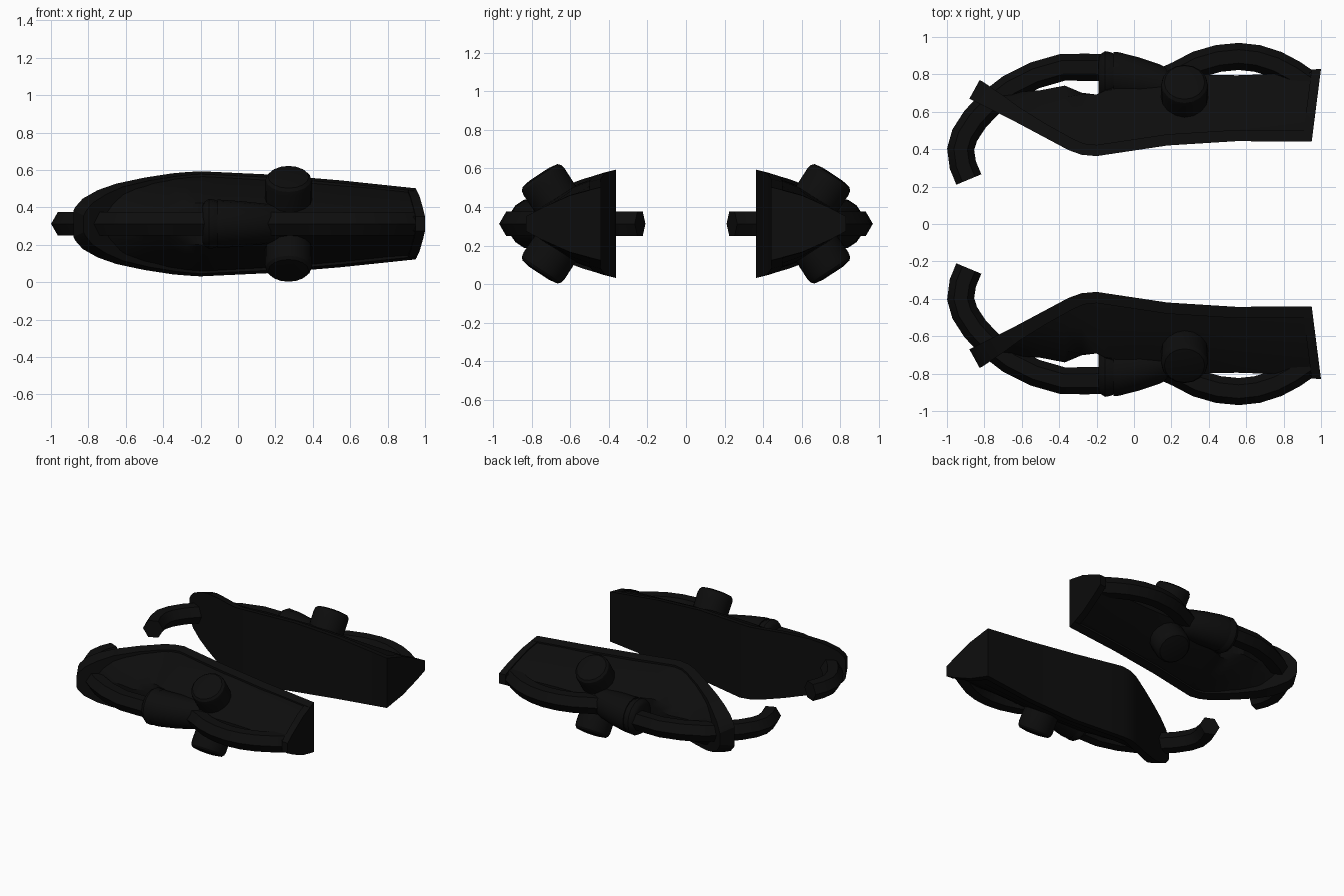
import bpy, bmesh, math
from mathutils import Vector

old = bpy.data.objects.get("Cube")
if old:
    bpy.data.objects.remove(old, do_unlink=True)

ZC = 0.3125  # height of the pods' centre line

black = bpy.data.materials.new("matte_black")
black.use_nodes = True
COL = (0.004, 0.004, 0.004, 1)
black.diffuse_color = COL
black.node_tree.nodes["Principled BSDF"].inputs["Base Color"].default_value = COL

parts = []


def loft(name, rings, mirror_z=False, angle=30):
    """Skin closed rings, cap both ends, mirror to the second pod."""
    bm = bmesh.new()
    vs = [[bm.verts.new(p) for p in r] for r in rings]
    n = len(vs[0])
    for a, b in zip(vs, vs[1:]):
        for i in range(n):
            j = (i + 1) % n
            bm.faces.new((a[i], a[j], b[j], b[i]))
    bm.faces.new(vs[0])
    bm.faces.new(vs[-1])
    bmesh.ops.recalc_face_normals(bm, faces=bm.faces)
    me = bpy.data.meshes.new(name)
    bm.to_mesh(me)
    bm.free()
    me.materials.append(black)
    ob = bpy.data.objects.new(name, me)
    bpy.context.collection.objects.link(ob)
    ob.location.z = ZC
    m = ob.modifiers.new("Mirror", "MIRROR")
    m.use_axis = (False, True, mirror_z)
    m.use_clip = False
    m.use_mirror_merge = False
    bpy.ops.object.select_all(action="DESELECT")
    ob.select_set(True)
    bpy.context.view_layer.objects.active = ob
    bpy.ops.object.shade_smooth_by_angle(angle=math.radians(angle))
    parts.append(ob)
    return ob


def circle(centre, u, v, r, n):
    c = Vector(centre)
    return [c + r * (math.cos(a) * u + math.sin(a) * v)
            for a in (2 * math.pi * i / n for i in range(n))]


def dome(x, yi, h, yo, skew=0, clamp=9):
    """Hull section: wide on the inner side, narrowing outward."""
    half = []
    for f, g in ((0, 1), (0.42, 0.77), (0.8, 0.42), (1, 0.2)):
        y = yi + f * (yo - yi)
        half.append((x + skew * (y - yi), min(y, clamp + 0.002 * f), h * g))
    return half + [(px, py, -pz) for px, py, pz in reversed(half)]


Z = Vector((0, 0, 1))

# Inner slab with its raised rim: x, inner y, half height, thickness, skew
rim = [(-0.88, 0.67, 0.07, 0.10, 0.55), (-0.87, 0.665, 0.09, 0.10, 0.55),
       (-0.83, 0.645, 0.135, 0.095, 0.55), (-0.75, 0.605, 0.18, 0.085, 0.55),
       (-0.65, 0.555, 0.215, 0.07, 0.5), (-0.5, 0.475, 0.247, 0.06, 0.5),
       (-0.35, 0.395, 0.27, 0.06, 0.4), (-0.28, 0.37, 0.276, 0.06, 0.2),
       (-0.2, 0.363, 0.281, 0.06, 0), (0.18, 0.42, 0.263, 0.06, 0),
       (0.55, 0.443, 0.232, 0.06, 0), (0.95, 0.44, 0.19, 0.06, 0.128)]
loft("hull_rim", [[(x + s * t * sx, y + t * sx, (h - 0.25 * t * sx) * sz)
                   for sx, sz in ((0, 1), (1, 1), (1, -1), (0, -1))]
                  for x, y, h, t, s in rim], angle=20)

# Outer hull body, with a hollow where the rear pipe meets the engine
body = [(-0.81, 0.65, 0.125, 0.69), (-0.73, 0.615, 0.17, 0.695),
        (-0.63, 0.565, 0.205, 0.705), (-0.5, 0.495, 0.233, 0.715),
        (-0.37, 0.425, 0.255, 0.74), (-0.28, 0.39, 0.262, 0.77, 0, 0.70),
        (-0.2, 0.38, 0.267, 0.79, 0, 0.69), (-0.16, 0.385, 0.267, 0.80, 0, 0.71),
        (-0.12, 0.39, 0.265, 0.80), (0.18, 0.43, 0.25, 0.81),
        (0.3, 0.445, 0.24, 0.80), (0.55, 0.455, 0.22, 0.795),
        (0.93, 0.45, 0.18, 0.81, 0.128)]
loft("hull_body", [dome(*b) for b in body])

# Flange closing the wide end
loft("end_flange", [dome(0.90, 0.44, 0.194, 0.825, 0.128),
                    dome(0.95, 0.44, 0.19, 0.83, 0.128)])


def pipe(name, path, r=0.0725):
    pts = [Vector((x, y, 0)) for x, y in path]
    rings = []
    for i, p in enumerate(pts):
        t = (pts[min(i + 1, len(pts) - 1)] - pts[max(i - 1, 0)]).normalized()
        rings.append(circle(p, t.cross(Z), Z, r, 6))
    loft(name, rings, angle=40)


# Six-sided pipes
pipe("long_pipe", [(-0.12, 0.835), (-0.25, 0.838), (-0.38, 0.838), (-0.53, 0.795),
                   (-0.66, 0.73), (-0.77, 0.645), (-0.85, 0.56), (-0.905, 0.475),
                   (-0.927, 0.40), (-0.915, 0.315), (-0.883, 0.238)])
pipe("bowed_pipe", [(0.13, 0.75), (0.24, 0.80), (0.34, 0.853), (0.45, 0.885),
                    (0.56, 0.896), (0.66, 0.885), (0.76, 0.853), (0.85, 0.805),
                    (0.93, 0.75)])

# Engine barrel and the collar where the pipe enters: x, centre y, radius
Y = Vector((0, 1, 0))
for name, prof in (
        ("engine_barrel", [(-0.11, 0.79, 0.13), (-0.08, 0.79, 0.128), (0.03, 0.77, 0.12),
                           (0.14, 0.745, 0.108), (0.22, 0.71, 0.10)]),
        ("engine_collar", [(-0.19, 0.79, 0.10), (-0.18, 0.79, 0.118), (-0.155, 0.79, 0.134),
                           (-0.13, 0.79, 0.13), (-0.09, 0.79, 0.115)])):
    loft(name, [circle((x, y, 0), Y, Z, r, 16) for x, y, r in prof])

# Slanted round knobs above and below: distance along axis, radius
axis = Vector((0, 0.55, 0.835)).normalized()
side = Vector((1, 0, 0))
top = Vector((0.27, 0.757, 0.25))
loft("side_knob", [circle(top + axis * d, side, axis.cross(side), r, 16)
                   for d, r in ((-0.22, 0.125), (-0.04, 0.127), (-0.015, 0.122),
                                (0, 0.108), (0.008, 0.06))], mirror_z=True)
